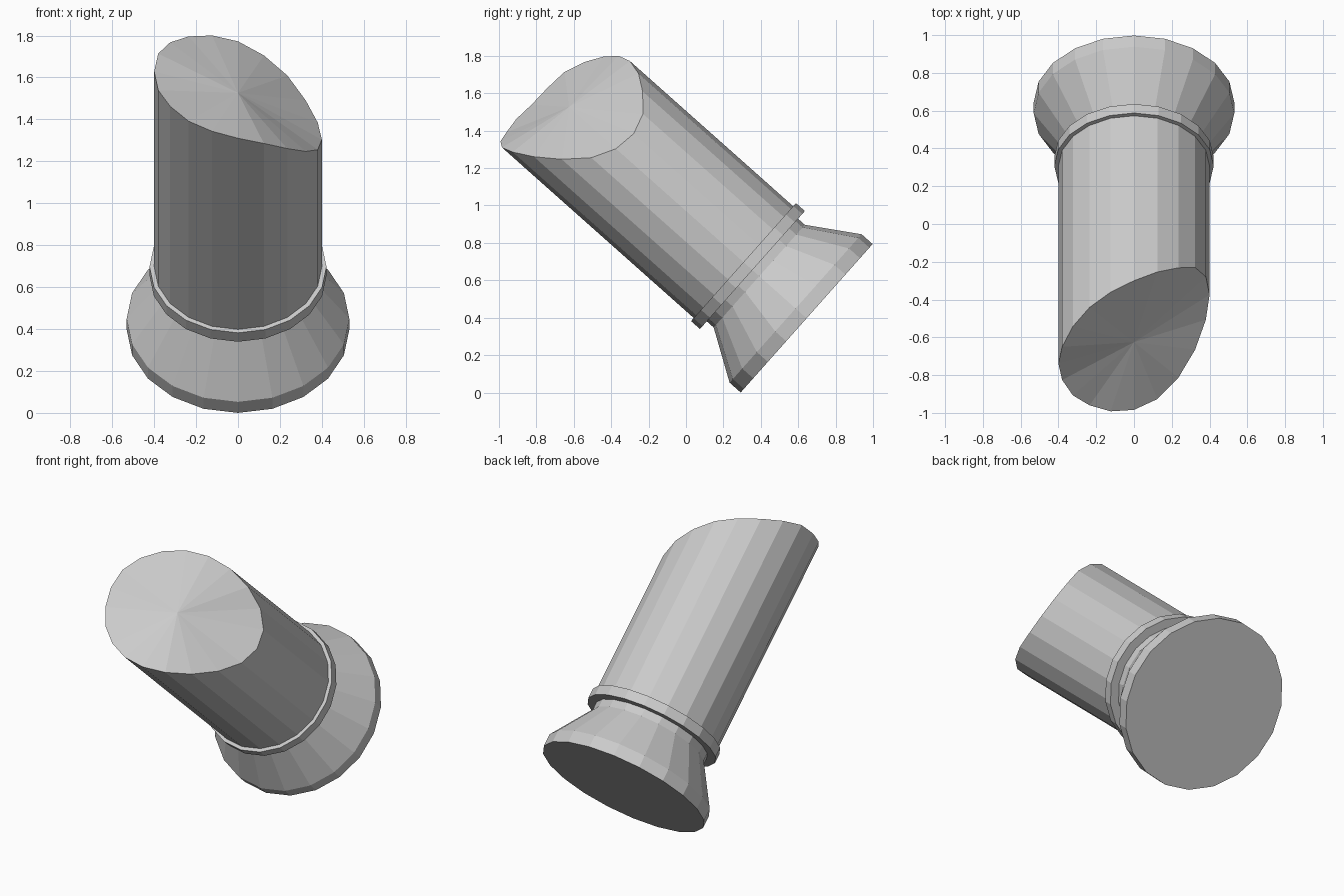
import bpy, bmesh
from math import sin, cos, pi, radians

if "Cube" in bpy.data.objects:
    bpy.data.objects.remove(bpy.data.objects["Cube"])

SIDES = 20
TILT = radians(48.36)
BASE = (0, 0.645, 0.397)


def lathe(name, rings, top_centre):
    """Skin a stack of rings; each ring is (radius, height or list of heights)."""
    bm = bmesh.new()
    loops = []
    for r, h in rings:
        hs = h if isinstance(h, list) else [h] * SIDES
        loops.append([bm.verts.new((r * sin(2 * pi * i / SIDES),
                                    r * cos(2 * pi * i / SIDES), hs[i]))
                      for i in range(SIDES)])
    for a, b in zip(loops, loops[1:]):
        for i in range(SIDES):
            j = (i + 1) % SIDES
            bm.faces.new((a[i], a[j], b[j], b[i]))
    bm.faces.new(loops[0])
    tip = bm.verts.new((0, 0, top_centre))
    for i in range(SIDES):
        bm.faces.new((loops[-1][i], loops[-1][(i + 1) % SIDES], tip))
    bmesh.ops.recalc_face_normals(bm, faces=bm.faces)
    me = bpy.data.meshes.new(name)
    bm.to_mesh(me)
    bm.free()
    ob = bpy.data.objects.new(name, me)
    bpy.context.collection.objects.link(ob)
    ob.location = BASE
    ob.rotation_euler = (TILT, 0, 0)
    return ob


# slanted broken rim, heights clockwise from the upper side of the shaft
rim = [1.62, 1.541, 1.461, 1.380, 1.347, 1.364, 1.431, 1.544, 1.664, 1.765,
       1.824, 1.852, 1.860, 1.868, 1.858, 1.854, 1.843, 1.798, 1.741, 1.684]

# fallen column: flared foot, neck, collar ring and shaft
lathe("broken_column", [
    (0.531, 0.0), (0.531, 0.079), (0.367, 0.339), (0.367, 0.388),
    (0.422, 0.388), (0.422, 0.452), (0.40, 0.452), (0.40, rim)], 1.70)
